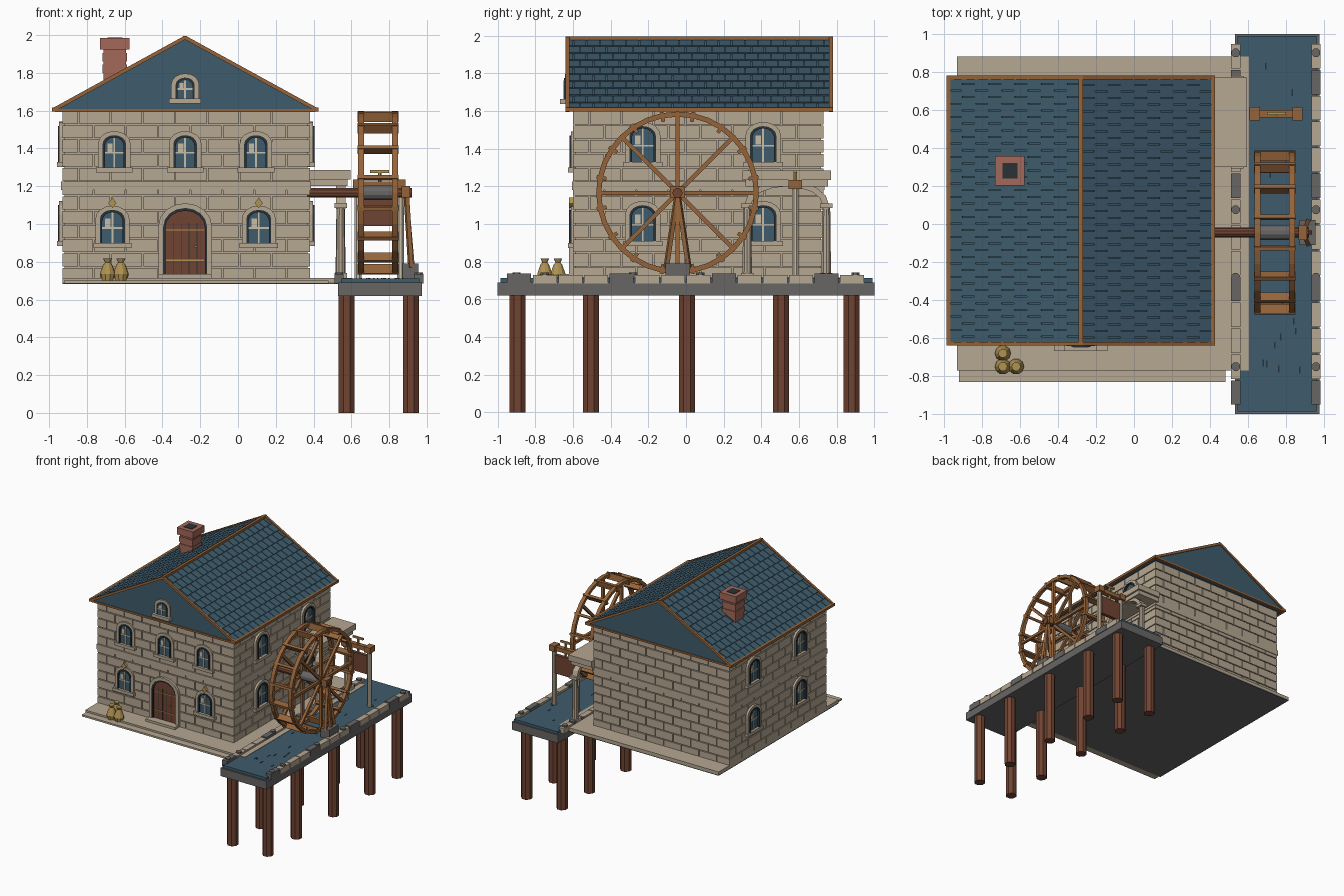
import bpy, bmesh, random
from math import sin, cos, pi, hypot, radians
from mathutils import Matrix, Vector

if "Cube" in bpy.data.objects:
    bpy.data.objects.remove(bpy.data.objects["Cube"])
random.seed(4)
I = Matrix.Identity(4)


def material(name, *rgb):
    col = [((c / 255 + 0.055) / 1.055) ** 2.4 for c in rgb] + [1]
    m = bpy.data.materials.new(name)
    m.use_nodes = True
    m.diffuse_color = col
    m.node_tree.nodes["Principled BSDF"].inputs["Base Color"].default_value = col
    return m


STONE = material("tan stone", 182, 167, 146)
SLATE = material("blue slate", 62, 92, 108)
WOOD = material("warm wood", 150, 100, 58)
DARKWOOD = material("red brown wood", 112, 68, 50)
GREY = material("grey stone", 104, 102, 101)
BRICK = material("chimney brick", 162, 104, 89)
GOLD = material("straw gold", 176, 146, 82)
DARK = material("dark shadow", 42, 50, 55)
PALE = material("pale stone", 200, 188, 166)


class Part:
    """One mesh object gathered from simple solids."""

    def __init__(self, name, mat):
        self.name, self.mat, self.bm = name, mat, bmesh.new()

    def box(self, x0, x1, y0, y1, z0, z1, M=I):
        S = Matrix.Diagonal((x1 - x0, y1 - y0, z1 - z0, 1))
        T = Matrix.Translation(((x0 + x1) / 2, (y0 + y1) / 2, (z0 + z1) / 2))
        bmesh.ops.create_cube(self.bm, size=1, matrix=M @ T @ S)

    def rod(self, a, b, r, sides=8, r2=None):
        a, b = Vector(a), Vector(b)
        R = (b - a).to_track_quat('Z', 'Y').to_matrix().to_4x4()
        spin = Matrix.Rotation(pi / sides, 4, 'Z')
        bmesh.ops.create_cone(self.bm, cap_ends=True, segments=sides, radius1=r,
                              radius2=r if r2 is None else r2, depth=(b - a).length,
                              matrix=Matrix.Translation((a + b) / 2) @ R @ spin)

    def solid(self, pts, y0, y1, M=I):
        a, b = [[self.bm.verts.new(M @ Vector((x, y, z))) for x, z in pts] for y in (y0, y1)]
        self.bm.faces.new(a)
        self.bm.faces.new(b[::-1])
        for i in range(len(pts)):
            j = (i + 1) % len(pts)
            self.bm.faces.new((a[i], b[i], b[j], a[j]))

    def band(self, inner, outer, y0, y1, M=I):
        for i in range(len(inner) - 1):
            self.solid([inner[i], inner[i + 1], outer[i + 1], outer[i]], y0, y1, M)

    def done(self):
        bmesh.ops.recalc_face_normals(self.bm, faces=self.bm.faces)
        me = bpy.data.meshes.new(self.name)
        self.bm.to_mesh(me)
        self.bm.free()
        me.materials.append(self.mat)
        bpy.context.collection.objects.link(bpy.data.objects.new(self.name, me))


parts = {}


def P(name, mat):
    return parts.setdefault(name, Part(name, mat))


def arch(w, h, rise, n=8):
    top = [(-w * cos(pi * i / n), h - rise + rise * sin(pi * i / n)) for i in range(n + 1)]
    return [(-w, 0)] + top + [(w, 0)]


# House walls: core plus raised courses of blocks
CX, CY, HX, HY, Z0, Z1 = -0.275, 0.065, 0.643, 0.653, 0.70, 1.605
P("wall_core", STONE).box(CX - HX, CX + HX, CY - HY, CY + HY, Z0, Z1)


def face(angle, across=0, z=0):
    d = HX if angle in (90, -90) else HY
    return (Matrix.Translation((CX, CY, 0)) @ Matrix.Rotation(radians(angle), 4, 'Z')
            @ Matrix.Translation((across, -d, z)))


ROWS = 12
for angle, half in ((0, HX), (180, HX), (90, HY), (-90, HY)):
    for r in range(ROWS):
        z = Z0 + r * (Z1 - Z0) / ROWS
        x = -half - 0.012
        step = 0.09 if r % 2 else 0.17
        while x < half:
            x1 = min(x + step, half + 0.012)
            if half - x1 < 0.04:
                x1 = half + 0.012
            P("wall_blocks", STONE).box(x, x1 - 0.007, -0.012, 0.004, z, z + 0.068, face(angle))
            x, step = x1, 0.17
    P("string_course", STONE).box(-half - 0.018, half + 0.018, -0.018, 0.01, 1.18, 1.225, face(angle))


# Arched windows
def window(M, w, h, deep=0.03):
    rise = w * 0.75
    P("window_glass", SLATE).solid(arch(w, h, rise), -0.017, 0, M)
    P("window_rims", DARK).band(arch(w - 0.012, h - 0.012, rise), arch(w, h, rise), -deep, 0, M)
    P("window_surrounds", STONE).band(arch(w, h, rise), arch(w + 0.024, h + 0.022, rise + 0.02),
                                      -deep + 0.006, 0, M)
    P("window_sills", STONE).box(-w - 0.035, w + 0.035, -0.04, 0, -0.022, 0.004, M)
    bars = P("window_bars", PALE)
    bars.box(-0.005, 0.005, -0.022, -0.01, 0, h - 0.014, M)
    bars.box(-w + 0.01, w - 0.01, -0.022, -0.01, h * 0.44, h * 0.44 + 0.009, M)
    P("window_glints", PALE).box(-w * 0.6, -w * 0.15, -0.02, -0.015, h * 0.5, h * 0.75, M)


for x in (-0.655, -0.28, 0.095):
    window(face(0, x - CX, 1.295), 0.062, 0.175)
for x in (-0.665, 0.11):
    M = face(0, x - CX, 0.895)
    window(M, 0.066, 0.18)
    P("window_ornaments", GOLD).solid([(0, 0.19), (0.022, 0.215), (0, 0.245), (-0.022, 0.215)],
                                      -0.034, 0, M)
for angle in (90, -90):
    for y in (-0.23, 0.41):
        for z in (0.905, 1.325):
            window(face(angle, (y - CY) * (1 if angle > 0 else -1), z), 0.07, 0.195, 0.036)
window(Matrix.Translation((-0.28, -0.628, 1.66)), 0.05, 0.115, 0.02)

# Arched door with planks, hinges and step
M = face(0, -0.28 - CX, 0.735)
P("door", DARKWOOD).solid(arch(0.105, 0.335, 0.09), -0.018, 0, M)
P("door_rim", DARK).band(arch(0.105, 0.335, 0.09), arch(0.116, 0.35, 0.1), -0.028, 0, M)
P("door_surround", STONE).band(arch(0.116, 0.35, 0.1), arch(0.142, 0.375, 0.12), -0.034, 0, M)
for x in (-0.063, -0.021, 0.021, 0.063):
    P("door_gaps", DARK).box(x - 0.002, x + 0.002, -0.02, -0.01, 0, 0.27, M)
for z in (0.07, 0.23):
    P("door_hinges", GOLD).box(-0.1, 0.1, -0.022, -0.01, z, z + 0.006, M)
P("door_knob", GOLD).box(0.05, 0.062, -0.03, -0.01, 0.14, 0.152, M)
P("door_step", STONE).box(-0.14, 0.14, -0.08, 0, -0.03, 0, M)

# Roof body, staggered tiles and timber trim
RW, RZ0, RZ1, Y0, Y1, RX = 0.69, 1.6, 1.975, -0.63, 0.77, -0.28
P("roof_body", SLATE).solid([(RX - RW, RZ0), (RX + RW, RZ0), (RX, RZ1)], Y0, Y1)
L, rise = hypot(RW, RZ1 - RZ0), RZ1 - RZ0
for s in (1, -1):
    u, v, n = (0, s, 0), (-s * RW / L, 0, rise / L), (s * rise / L, 0, RW / L)
    M = Matrix((u, v, n)).transposed().to_4x4()
    M.translation = (RX + s * RW, (Y0 + Y1) / 2, RZ0)
    for r in range(10):
        R = M @ Matrix.Translation((0, r * L / 10, 0.006)) @ Matrix.Rotation(-0.08, 4, 'X')
        for k in range(21):
            a = -0.7 + (k - r % 2 / 2) * 0.07
            a, b = max(a, -0.7), min(a + 0.065, 0.7)
            if b - a > 0.01:
                P("roof_tiles", SLATE).box(a, b, 0, L / 10, -0.004, 0.007, R)
    trim = P("roof_trim", WOOD)
    trim.rod((RX + s * 0.695, Y0 - 0.01, 1.607), (RX + s * 0.695, Y1 + 0.01, 1.607), 0.015, 4)
    for y in (Y0, Y1):
        trim.rod((RX + s * 0.7, y, 1.603), (RX, y, 1.987), 0.014, 4)
for y in (Y0, Y1):
    P("roof_trim", WOOD).rod((RX - RW, y, 1.602), (RX + RW, y, 1.602), 0.011, 4)
P("roof_trim", WOOD).rod((RX, Y0 - 0.01, 1.985), (RX, Y1 + 0.01, 1.985), 0.016, 4)

# Chimney
c = P("chimney", BRICK)
c.box(-0.712, -0.592, 0.22, 0.34, 1.74, 1.95)
for z in (1.8, 1.86):
    c.box(-0.717, -0.587, 0.215, 0.345, z, z + 0.045)
c.box(-0.73, -0.575, 0.203, 0.358, 1.925, 1.985)
P("chimney_hole", DARK).box(-0.692, -0.612, 0.24, 0.32, 1.98, 1.988)

# Ground slab, front step and underside
g = P("ground_slab", STONE)
g.box(-0.93, 0.605, -0.77, 0.88, 0.69, 0.715)
g.box(-0.92, 0.48, -0.83, -0.76, 0.685, 0.7)
P("slab_underside", GREY).box(-0.93, 0.55, -0.77, 0.88, 0.682, 0.69)

# Water channel on posts, with curb stones
P("channel_deck", GREY).box(0.53, 0.975, -1, 1, 0.62, 0.69)
P("water", SLATE).box(0.545, 0.96, -0.985, 0.99, 0.68, 0.712)
for i in range(16):
    x, y = random.uniform(0.63, 0.9), random.uniform(-0.95, 0.95)
    P("ripples", DARK).box(x, x + 0.008, y, y + 0.035, 0.705, 0.714)
for x in (0.535, 0.957):
    for i in range(14):
        y = -0.95 + i * 0.136
        name, mat, top = ("grey_curbs", GREY, 0.736) if i % 4 == 0 else ("pale_curbs", STONE, 0.73)
        P(name, mat).box(x - 0.024, x + 0.024, y, y + 0.128, 0.685, top)
    for y in (-0.9, -0.75, -0.28, 0.075, 0.9):
        P("curb_studs", GREY).rod((x, y, 0.72), (x, y, 0.742), 0.024)
for x in (0.575, 0.915):
    for y in (-0.895, -0.505, 0.005, 0.505, 0.88):
        P("channel_posts", DARKWOOD).rod((x, y, 0), (x, y, 0.625), 0.046)

# Water wheel
WY, WZ = -0.045, 1.165
for x in (0.65, 0.83):
    rings = [[(r * cos(pi * i / 16), r * sin(pi * i / 16)) for i in range(33)] for r in (0.405, 0.432)]
    M = Matrix.Translation((x, WY, WZ)) @ Matrix.Rotation(pi / 2, 4, 'Z')
    P("wheel_rims", WOOD).band(*rings, -0.016, 0.016, M)
    for i in range(8):
        a = i * pi / 4
        P("wheel_spokes", WOOD).rod((x, WY, WZ), (x, WY + 0.41 * cos(a), WZ + 0.41 * sin(a)), 0.016, 4)
for i in range(16):
    M = Matrix.Translation((0, WY, WZ)) @ Matrix.Rotation((i + 0.5) * pi / 8, 4, 'X')
    P("wheel_paddles", WOOD).box(0.632, 0.85, -0.01, 0.01, 0.385, 0.438, M)
P("wheel_hub", GREY).rod((0.64, WY, WZ), (0.84, WY, WZ), 0.04, 12)
P("wheel_axle", DARKWOOD).rod((0.36, WY, WZ), (0.92, WY, WZ), 0.027, 10)

# Axle support
s = P("axle_support", WOOD)
for y in (-0.105, 0.015):
    s.rod((0.915, y, 0.77), (0.89, WY, 1.17), 0.016, 4)
s.rod((0.925, WY, 0.77), (0.89, WY, 1.17), 0.016, 4)
s.box(0.865, 0.91, WY - 0.04, WY + 0.04, 1.14, 1.2)
P("support_footing", GREY).box(0.87, 0.955, -0.11, 0.02, 0.69, 0.79)

# Side porch: columns, arch and canopy
for y in (0.325, 0.745):
    col = P("porch_columns", STONE)
    col.rod((0.543, y, 0.71), (0.543, y, 1.09), 0.027, 10, 0.022)
    for z in (0.715, 1.085):
        col.box(0.51, 0.576, y - 0.033, y + 0.033, z, z + 0.025)
M = Matrix.Translation((0.543, 0.535, 1.08)) @ Matrix.Rotation(pi / 2, 4, 'Z')
P("porch_arch", STONE).band(arch(0.19, 0.12, 0.1), arch(0.225, 0.15, 0.13), -0.025, 0.025, M)
P("porch_canopy", STONE).box(0.37, 0.58, 0.315, 0.755, 1.2, 1.235)
P("porch_canopy", STONE).box(0.37, 0.595, 0.3, 0.77, 1.235, 1.285)

# Sluice gate
for x in (0.635, 0.86):
    P("sluice_posts", PALE).rod((x, 0.58, 0.7), (x, 0.58, 1.2), 0.019)
    P("sluice_beam", WOOD).box(x - 0.027, x + 0.027, 0.545, 0.615, 1.185, 1.235)
P("sluice_beam", WOOD).box(0.61, 0.885, 0.56, 0.6, 1.19, 1.225)
P("sluice_screw", GOLD).rod((0.75, 0.58, 1.12), (0.75, 0.58, 1.275), 0.01, 6)
P("sluice_screw", GOLD).box(0.7, 0.8, 0.572, 0.588, 1.27, 1.285)
P("sluice_gate", DARKWOOD).box(0.65, 0.845, 0.565, 0.595, 0.99, 1.15)

# Grain sacks
for x, y in ((-0.69, -0.68), (-0.69, -0.75), (-0.62, -0.75)):
    k = P("grain_sacks", GOLD)
    for z, h, r, r2 in ((0.7, 0.035, 0.034, 0.042), (0.735, 0.05, 0.042, 0.024),
                        (0.785, 0.01, 0.024, 0.014), (0.795, 0.022, 0.014, 0.024)):
        k.rod((x, y, z), (x, y, z + h), r, 10, r2)

for p in parts.values():
    p.done()
